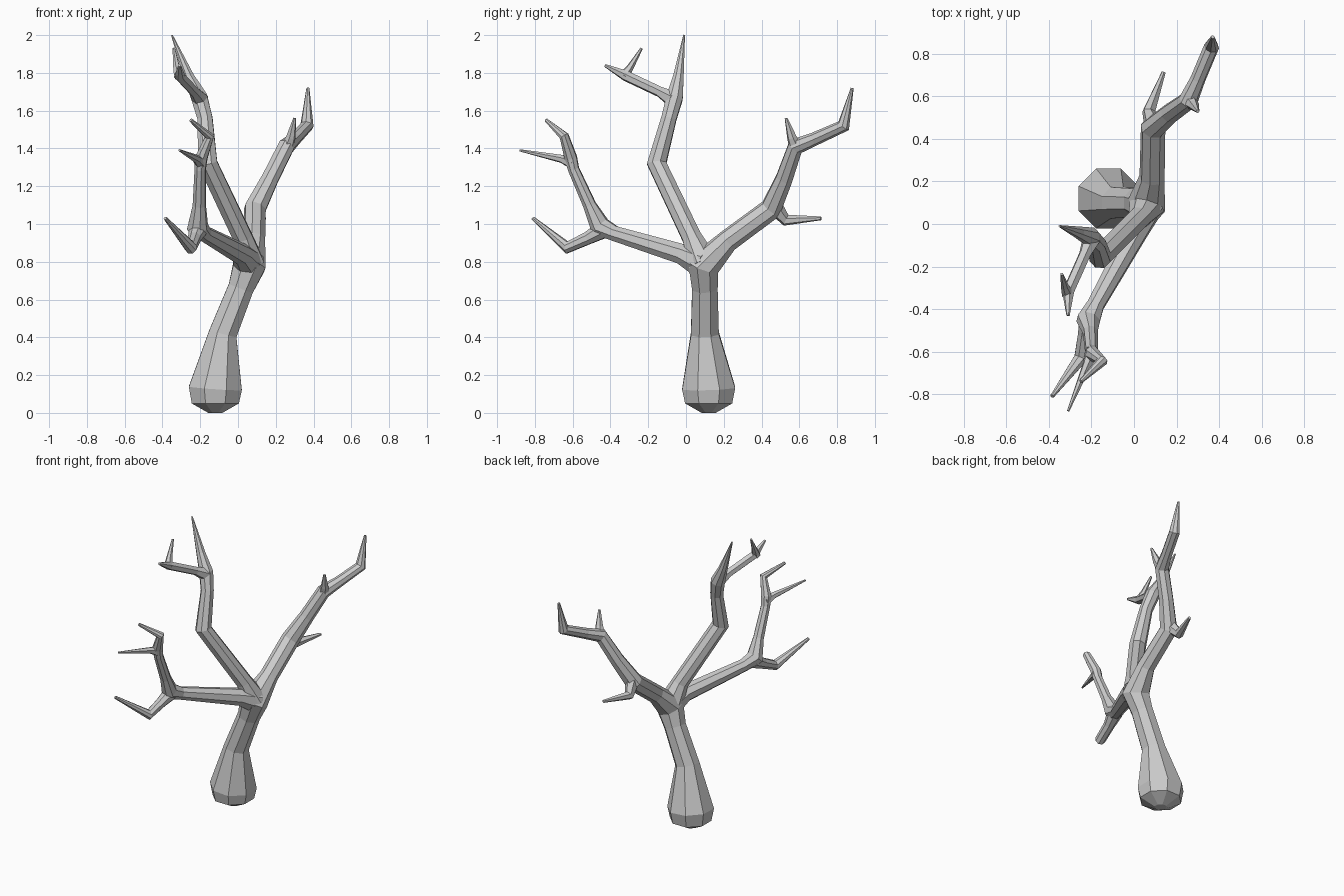
import bpy
import bmesh
from math import cos, sin, pi
from mathutils import Vector


def limb(name, points, sides=8):
    """Sweep a faceted tube through (x, y, z, radius) points, mitred at bends."""
    pos = [Vector(p[:3]) for p in points]
    segs = [(b - a).normalized() for a, b in zip(pos, pos[1:])]
    bm = bmesh.new()
    rings = []
    u = segs[0].orthogonal().normalized()
    prev = segs[0]
    for i, p in enumerate(points):
        a, b = segs[max(i - 1, 0)], segs[min(i, len(segs) - 1)]
        t = (a + b).normalized()
        u = prev.rotation_difference(t) @ u
        u = (u - t * u.dot(t)).normalized()
        v = t.cross(u)
        prev = t
        ring = []
        for k in range(sides):
            ang = 2 * pi * (k + 0.5) / sides
            ring.append(bm.verts.new(pos[i] + (u * cos(ang) + v * sin(ang)) * p[3]))
        rings.append(ring)
    for r0, r1 in zip(rings, rings[1:]):
        for k in range(sides):
            n = (k + 1) % sides
            bm.faces.new((r0[k], r0[n], r1[n], r1[k]))
    bm.faces.new(rings[0][::-1])
    bm.faces.new(rings[-1])
    bmesh.ops.recalc_face_normals(bm, faces=bm.faces)
    mesh = bpy.data.meshes.new(name)
    bm.to_mesh(mesh)
    bm.free()
    obj = bpy.data.objects.new(name, mesh)
    bpy.context.collection.objects.link(obj)
    return obj


# Trunk with bulbous foot, running on into the back limb
limb("trunk_and_back_limb", [
    (-0.12, 0.12, 0.0, 0.04), (-0.12, 0.12, 0.05, 0.135), (-0.12, 0.12, 0.13, 0.152),
    (-0.08, 0.10, 0.42, 0.08), (0.015, 0.10, 0.66, 0.073), (0.06, 0.09, 0.78, 0.092),
    (0.085, 0.22, 0.91, 0.06), (0.09, 0.45, 1.08, 0.06), (0.17, 0.52, 1.24, 0.048),
    (0.255, 0.58, 1.41, 0.046), (0.30, 0.68, 1.45, 0.036),
    (0.365, 0.835, 1.52, 0.036), (0.37, 0.88, 1.72, 0.008)])

# Twigs on the back limb
limb("back_lower_twig", [(0.09, 0.47, 1.09, 0.045), (0.07, 0.53, 1.02, 0.032),
                         (0.14, 0.715, 1.03, 0.01)], 6)
limb("back_upper_twig", [(0.255, 0.585, 1.40, 0.04), (0.28, 0.56, 1.46, 0.026),
                         (0.30, 0.53, 1.56, 0.008)], 6)

# Front limb, bending up to a forked end
limb("front_limb", [
    (0.06, 0.09, 0.79, 0.085), (0.02, -0.02, 0.84, 0.058), (-0.18, -0.38, 0.95, 0.043),
    (-0.215, -0.455, 0.985, 0.058), (-0.205, -0.51, 1.10, 0.036),
    (-0.20, -0.595, 1.29, 0.031), (-0.195, -0.61, 1.35, 0.035),
    (-0.15, -0.645, 1.465, 0.026), (-0.25, -0.74, 1.55, 0.01)])
limb("front_outer_twig", [(-0.195, -0.595, 1.32, 0.035), (-0.22, -0.66, 1.345, 0.022),
                          (-0.31, -0.88, 1.39, 0.006)], 6)
limb("front_lower_twig", [(-0.21, -0.44, 0.97, 0.05), (-0.23, -0.52, 0.925, 0.036),
                          (-0.25, -0.63, 0.875, 0.034), (-0.385, -0.81, 1.03, 0.01)])

# Tall middle limb
limb("middle_limb", [
    (0.06, 0.09, 0.79, 0.085), (0.025, 0.03, 0.93, 0.055), (-0.16, -0.155, 1.32, 0.055),
    (-0.175, -0.09, 1.56, 0.043), (-0.205, -0.06, 1.67, 0.047),
    (-0.26, -0.04, 1.78, 0.03), (-0.35, -0.01, 2.0, 0.005)])

# Forked twig on the middle limb
limb("middle_twig", [(-0.20, -0.07, 1.66, 0.045), (-0.23, -0.14, 1.70, 0.029),
                     (-0.31, -0.32, 1.785, 0.029), (-0.31, -0.43, 1.84, 0.008)], 6)
limb("middle_twig_fork", [(-0.31, -0.33, 1.78, 0.03), (-0.325, -0.295, 1.83, 0.019),
                          (-0.34, -0.235, 1.93, 0.007)], 6)
